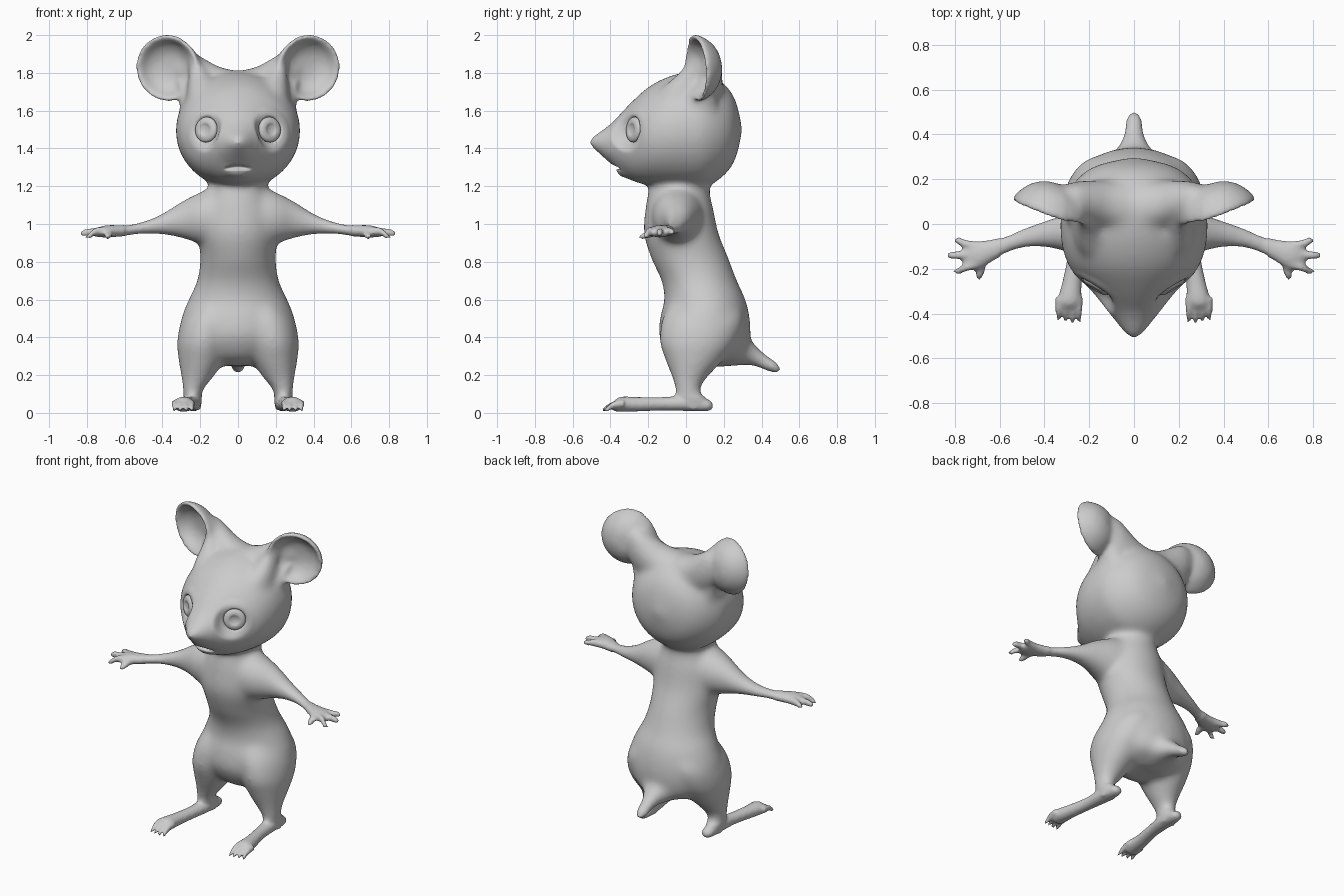
import bpy, bmesh, math
from mathutils import Vector

cube = bpy.data.objects.get("Cube")
if cube:
    bpy.data.objects.remove(cube, do_unlink=True)

grey = bpy.data.materials.new("soft_grey")
grey.use_nodes = True
grey.diffuse_color = (0.6, 0.6, 0.6, 1)
grey.node_tree.nodes["Principled BSDF"].inputs["Base Color"].default_value = (0.6, 0.6, 0.6, 1)

PLANES = {"x": (Vector((0, 1, 0)), Vector((0, 0, 1))),
          "y": (Vector((1, 0, 0)), Vector((0, 0, 1))),
          "z": (Vector((1, 0, 0)), Vector((0, 1, 0)))}


def skin(bm, rings):
    """Bridge rings of points and close both ends."""
    rings = [[bm.verts.new(p) for p in r] for r in rings]
    n = len(rings[0])
    for a, b in zip(rings, rings[1:]):
        for i in range(n):
            bm.faces.new((a[i], a[(i + 1) % n], b[(i + 1) % n], b[i]))
    bm.faces.new(rings[0])
    bm.faces.new(rings[-1][::-1])


def spline(sections, steps=6):
    """Catmull-Rom pass through section values."""
    pts = [sections[0], *sections, sections[-1]]
    for p, q, r, s in zip(pts, pts[1:], pts[2:], pts[3:]):
        for k in range(steps):
            t = k / steps
            yield [b + 0.5 * t * (c - a + t * (2 * a - 5 * b + 4 * c - d + t * (3 * (b - c) + d - a)))
                   for a, b, c, d in zip(p, q, r, s)]
    yield sections[-1]


def loft(bm, axis, sections, side=1, n=32):
    """Ellipses (x, y, z, radius, radius) strung along an axis."""
    u, v = PLANES[axis]
    rings = []
    for x, y, z, a, b in spline(sections):
        c = Vector((x * side, y, z))
        a, b = max(a, 0.002), max(b, 0.002)
        rings.append([c + u * a * math.cos(math.tau * i / n) + v * b * math.sin(math.tau * i / n)
                      for i in range(n)])
    skin(bm, rings)


def lathe(bm, centre, normal, profile, n=40):
    """Revolve (radius, height) points around a normal."""
    w = Vector(normal).normalized()
    u = w.cross(Vector((0, 0, 1))).normalized()
    v = w.cross(u)
    skin(bm, [[Vector(centre) + w * h + max(r, 0.001) * (u * math.cos(math.tau * i / n)
               + v * math.sin(math.tau * i / n)) for i in range(n)] for r, h in spline(profile)])


def finish(bm, name):
    bmesh.ops.recalc_face_normals(bm, faces=bm.faces)
    mesh = bpy.data.meshes.new(name)
    bm.to_mesh(mesh)
    bm.free()
    mesh.materials.append(grey)
    obj = bpy.data.objects.new(name, mesh)
    bpy.context.collection.objects.link(obj)
    bpy.ops.object.select_all(action="DESELECT")
    obj.select_set(True)
    bpy.context.view_layer.objects.active = obj
    return obj


bm = bmesh.new()

# Torso
loft(bm, "z", [(0, .1, .25, .12, .1), (0, .115, .3, .22, .2), (0, .1, .4, .3, .24),
               (0, .1, .5, .3, .238), (0, .1, .6, .262, .215), (0, .07, .7, .217, .2),
               (0, .02, .82, .2, .205), (0, -.025, .95, .212, .198), (0, -.035, 1.08, .2, .18),
               (0, -.035, 1.19, .155, .16), (0, 0, 1.3, .16, .16)])

# Head, from nose tip to back of skull
loft(bm, "y", [(0, -.515, 1.43, 0, 0), (0, -.49, 1.432, .038, .032), (0, -.4, 1.425, .11, .105),
               (0, -.3, 1.435, .2, .2), (0, -.2, 1.465, .285, .26), (0, -.1, 1.485, .322, .293),
               (0, 0, 1.495, .33, .31), (0, .1, 1.5, .317, .308), (0, .2, 1.5, .255, .245),
               (0, .262, 1.5, .165, .155), (0, .3, 1.5, 0, 0)])
# Lower lip
loft(bm, "x", [(-.11, -.26, 1.28, 0, 0), (-.06, -.3, 1.275, .05, .024), (0, -.315, 1.272, .055, .028),
               (.06, -.3, 1.275, .05, .024), (.11, -.26, 1.28, 0, 0)])

# Tail
loft(bm, "y", [(0, .16, .42, .2, .18), (0, .27, .37, .14, .12), (0, .35, .315, .07, .065),
               (0, .42, .268, .043, .045), (0, .48, .238, .038, .033), (0, .515, .226, 0, 0)])

for s in (1, -1):
    # Leg
    loft(bm, "z", [(.11, .1, .62, .1, .16), (.15, .09, .5, .145, .215), (.18, .065, .38, .142, .205),
                   (.193, .045, .28, .122, .155), (.215, .02, .19, .085, .095),
                   (.238, .01, .12, .054, .066), (.24, .03, .07, .048, .08), (.24, .04, .02, .04, .07)], s)
    # Foot
    loft(bm, "y", [(.235, .145, .035, 0, 0), (.236, .12, .04, .035, .03), (.24, 0, .05, .046, .04),
                   (.252, -.12, .048, .04, .036), (.275, -.25, .046, .043, .038),
                   (.288, -.34, .046, .053, .04), (.29, -.375, .038, .05, .03),
                   (.29, -.39, .032, .03, .012)], s)
    # Toes
    for i in range(4):
        x = .243 + .0315 * i
        tip = -.45 + .007 * abs(i - 1)
        loft(bm, "y", [(x, -.33, .05, .015, .02), (x, -.385, .042, .013, .02),
                       (x, tip + .025, .025, .0105, .016), (x, tip, .012, .004, .005)], s, 12)
    # Arm, from shoulder to palm
    loft(bm, "x", [(.05, -.045, 1.04, .14, .17), (.15, -.045, 1.035, .135, .155),
                   (.22, -.045, 1.03, .118, .13), (.3, -.04, 1.022, .086, .097),
                   (.4, -.045, 1.0, .06, .057), (.5, -.065, .98, .046, .036),
                   (.6, -.105, .965, .044, .03), (.68, -.135, .962, .06, .032),
                   (.73, -.14, .958, .064, .028), (.765, -.14, .952, .042, .016)], s)
    # Fingers and thumb
    for y, tx, ty, tz in ((-.1, .81, -.075, .95), (-.135, .842, -.14, .945), (-.18, .81, -.21, .93)):
        loft(bm, "x", [(.7, y, .962, .022, .025), (.755, (y + ty) / 2, .96, .018, .021),
                       (tx - .025, ty, tz + .008, .017, .018), (tx, ty, tz, 0, 0)], s, 12)
    loft(bm, "y", [(.675, -.14, .96, .027, .025), (.68, -.185, .95, .021, .021),
                   (.69, -.23, .935, .018, .016), (.692, -.255, .928, 0, 0)], s, 12)
    # Ear dish
    lathe(bm, (s * .372, .058, 1.826), (s * .33, -.94, -.08),
          [(0, -.125), (.06, -.12), (.12, -.09), (.162, -.04), (.178, 0), (.168, .014),
           (.15, 0), (.12, -.04), (.07, -.068), (0, -.075)])
    # Flare joining the back of the ear to the skull
    loft(bm, "x", [(0, .06, 1.69, .14, .12), (.1, .08, 1.71, .115, .125),
                   (.19, .105, 1.75, .09, .135), (.26, .13, 1.79, .06, .125),
                   (.34, .145, 1.82, .02, .06)], s)
    # Brow ridge sweeping up from the forehead into the inner ear rim
    loft(bm, "z", [(.17, -.06, 1.58, .11, .14), (.18, -.02, 1.7, .09, .125),
                   (.2, .03, 1.78, .062, .09), (.222, .062, 1.85, .04, .06),
                   (.25, .07, 1.92, .022, .03)], s)
    # Temple rising into the lower ear rim
    loft(bm, "z", [(.24, .03, 1.5, .085, .14), (.24, .05, 1.6, .068, .12),
                   (.265, .085, 1.69, .05, .075), (.3, .12, 1.76, .025, .035)], s)

body = finish(bm, "mouse_body")

# Fuse the parts into one skin, keeping paws and ears crisp
remesh = body.modifiers.new("fuse", "REMESH")
remesh.mode = "VOXEL"
remesh.voxel_size = 0.01
bpy.ops.object.modifier_apply(modifier="fuse")
group = body.vertex_groups.new(name="soft")
for v in body.data.vertices:
    x, y, z = abs(v.co.x), v.co.y, v.co.z
    paw = x > .6 or z < .09
    ear = z > 1.62 and x > .3
    group.add([v.index], .08 if paw else .35 if ear else .5 if y < -.4 else 1, "REPLACE")
smooth = body.modifiers.new("soften", "SMOOTH")
smooth.factor = 0.5
smooth.iterations = 60
smooth.vertex_group = "soft"
bpy.ops.object.modifier_apply(modifier="soften")

# Eye positions, a little behind the skin
eyes = []
for s in (1, -1):
    hit, spot, _, _ = body.ray_cast(Vector((s * .172, -2, 1.5)), Vector((0, 1, 0)))
    eyes.append((s, spot + Vector((0, .032, 0)), Vector((s * .52, -.84, .08)).normalized()))

# Hollow the face round the eyes, press in the sockets and the mouth
for v in body.data.vertices:
    for s, spot, normal in eyes:
        d = v.co - spot
        radial = (d - normal * d.dot(normal)).length
        if d.length < .2 and radial < .13:
            fall = min(1, (.13 - radial) / .06)
            fall *= fall * (3 - 2 * fall)
            v.co -= normal * d.dot(normal) * fall
            if radial < .072:
                v.co -= normal * .02 * min(1, (.072 - radial) / .01)
    m = (v.co.x / .075) ** 2 + ((v.co.z - 1.302 + 2.5 * v.co.x ** 2) / .014) ** 2
    if m < 1 and v.co.y < -.2:
        v.co.y += .035 * (1 - m)
bpy.ops.object.shade_smooth()

# Eyes with a shallow dished iris
for s, spot, normal in eyes:
    bm = bmesh.new()
    lathe(bm, spot, normal, [(0, -.03), (.05, -.03), (.066, -.014), (.064, .0), (.052, .008),
                             (.036, .01), (.02, .004), (0, .001)])
    finish(bm, "left_eye" if s > 0 else "right_eye")
    bpy.ops.object.shade_smooth()
